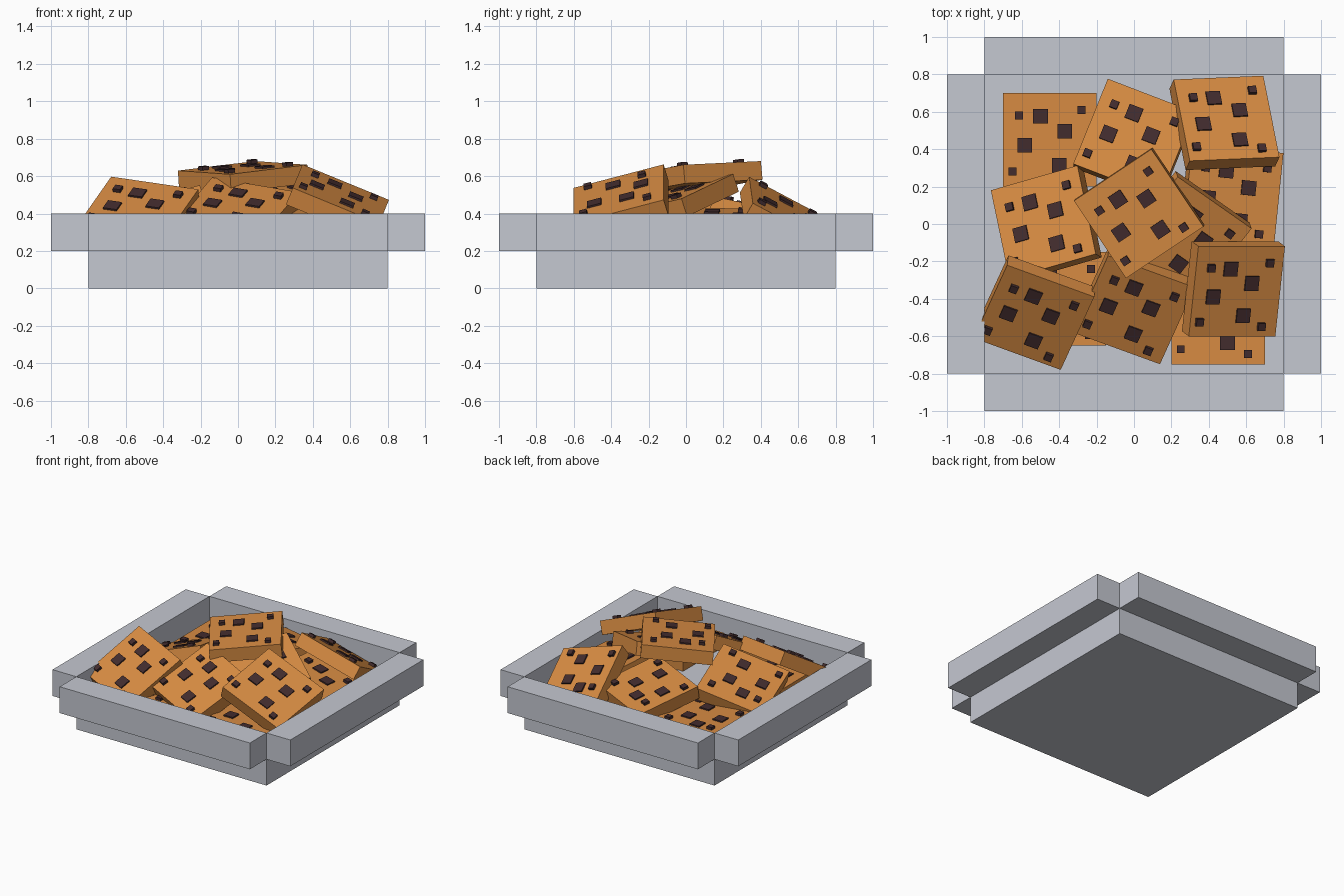
import bpy, bmesh, math
from mathutils import Vector, Matrix

if "Cube" in bpy.data.objects:
    bpy.data.objects.remove(bpy.data.objects["Cube"])


def material(name, rgb):
    m = bpy.data.materials.new(name)
    m.diffuse_color = (*rgb, 1)
    m.use_nodes = True
    m.node_tree.nodes["Principled BSDF"].inputs["Base Color"].default_value = m.diffuse_color
    return m


GREY = material("tray grey", (0.56, 0.58, 0.64))
DOUGH = material("baked dough", (0.68, 0.26, 0.055))
CHIP = material("dark chocolate", (0.055, 0.025, 0.027))


def add_box(bm, lo, hi, mat=0):
    """Add an axis-aligned box between two corners."""
    lo, hi = Vector(lo), Vector(hi)
    size = hi - lo
    mtx = Matrix.Translation((lo + hi) / 2) @ Matrix.Diagonal((*size, 1))
    made = bmesh.ops.create_cube(bm, size=1, matrix=mtx)
    for f in {f for v in made["verts"] for f in v.link_faces}:
        f.material_index = mat


def make_object(name, boxes, mats, matrix=None):
    bm = bmesh.new()
    for b in boxes:
        add_box(bm, *b)
    me = bpy.data.meshes.new(name)
    bm.to_mesh(me)
    bm.free()
    for m in mats:
        me.materials.append(m)
    ob = bpy.data.objects.new(name, me)
    if matrix:
        ob.matrix_world = matrix
    bpy.context.collection.objects.link(ob)
    return ob


# Tray: solid base and four rim walls that leave the corners open
make_object("tray_base", [((-.8, -.8, 0), (.8, .8, .2))], [GREY])
for i, side in enumerate(("right", "back", "left", "front")):
    make_object(side + "_wall", [((.8, -.8, .2), (1, .8, .4))], [GREY],
                Matrix.Rotation(i * math.pi / 2, 4, 'Z'))

# Cookie: square slab with big flat chips and small raised chips
BIG = [(-.05, .125), (.08, .045), (-.135, -.03), (.05, -.135)]
SMALL = [(-.165, .13), (.17, .16), (-.2, -.17), (.16, -.195)]
cookie = [((-.25, -.25, -.1), (.25, .25, 0), 0)]
for spots, r, h in ((BIG, .039, .01), (SMALL, .021, .02)):
    for x, y in spots:
        cookie.append(((x - r, y - r, -.02), (x + r, y + r, h), 1))

# Pile: centre of top face, heading in degrees, slope along x and y
PILE = [
    ("floor_cookie_back_left", (-.45, .45, .30), 0, 0, 0),
    ("floor_cookie_front_right", (.45, -.50, .30), 0, 0, 0),
    ("floor_cookie_front_left", (-.40, -.40, .30), 0, 0, 0),
    ("cookie_right", (.53, .156, .38), -6, -.2, 0),
    ("cookie_back", (0, .46, .42), -21, .02, -.22),
    ("cookie_back_right", (.495, .565, .41), 2.4, -.27, -.585),
    ("cookie_front_right", (.55, -.36, .505), 0, -.41, .305),
    ("cookie_front_left", (-.535, -.50, .435), -20, .08, .62),
    ("cookie_front", (0, -.46, .445), -20, .02, .52),
    ("cookie_left", (-.485, .01, .42), 16, .35, -.2),
    ("cookie_middle", (.28, -.08, .50), -35, -.11, .32),
    ("top_cookie", (.025, .055, .645), 33.7, .063, .09),
]
for name, pos, deg, sx, sy in PILE:
    a = math.radians(deg)
    c, s = math.cos(a), math.sin(a)
    n = Vector((-sx, -sy, 1)).normalized()
    u = Vector((c, s, sx * c + sy * s)).normalized()
    v = n.cross(u)
    rot = Matrix((u, v, n)).transposed().to_4x4()
    make_object(name, cookie, [DOUGH, CHIP], Matrix.Translation(pos) @ rot)
